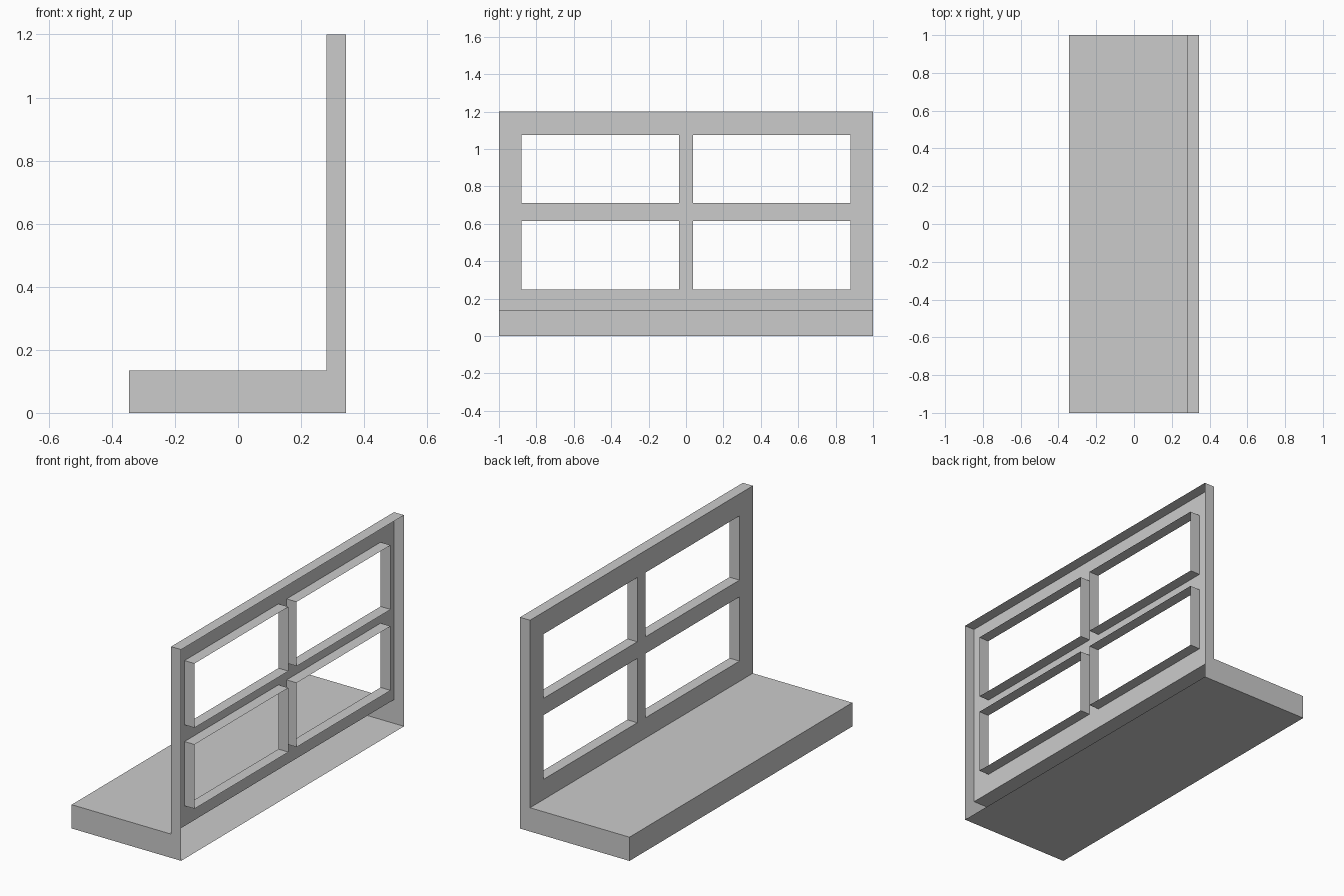
import bpy, bmesh
from mathutils import Vector

if "Cube" in bpy.data.objects:
    bpy.data.objects.remove(bpy.data.objects["Cube"])

X0, X1, X2 = -0.345, 0.28, 0.343     # front lip, window sheet, open back
BASE, TOP, Y = 0.135, 1.2, 1.0
YS = [-Y, -0.88, -0.037, 0.037, 0.88, Y]
ZS = [BASE, 0.25, 0.615, 0.71, 1.075, TOP]


def face(bm, pts, normal):
    """Add a flat face turned towards the given direction."""
    f = bm.faces.new([bm.verts.new(p) for p in pts])
    f.normal_update()
    if f.normal.dot(Vector(normal)) < 0:
        f.normal_flip()


def level(bm, xa, xb, ya, yb, z, up):
    face(bm, [(xa, ya, z), (xb, ya, z), (xb, yb, z), (xa, yb, z)], (0, 0, up))


def side(bm, xa, xb, za, zb, y, out):
    face(bm, [(xa, y, za), (xb, y, za), (xb, y, zb), (xa, y, zb)], (0, out, 0))


def sheet(bm, x, ya, yb, za, zb):
    face(bm, [(x, ya, za), (x, yb, za), (x, yb, zb), (x, ya, zb)], (-1, 0, 0))


def finish(bm, name):
    bmesh.ops.remove_doubles(bm, verts=bm.verts, dist=1e-5)
    mesh = bpy.data.meshes.new(name)
    bm.to_mesh(mesh)
    bm.free()
    bpy.context.collection.objects.link(bpy.data.objects.new(name, mesh))


# Hollow ledge, open along +x
bm = bmesh.new()
level(bm, X0, X2, -Y, Y, 0, -1)
level(bm, X0, X1, -Y, Y, BASE, 1)
sheet(bm, X0, -Y, Y, 0, BASE)
for s in (-1, 1):
    side(bm, X0, X2, 0, BASE, s * Y, s)
finish(bm, "ledge")

# Thin wall shell, open along +x, with four openings
bm = bmesh.new()
level(bm, X1, X2, -Y, Y, TOP, 1)
for s in (-1, 1):
    side(bm, X1, X2, BASE, TOP, s * Y, s)
for i in range(5):
    for j in range(5):
        ya, yb, za, zb = YS[i], YS[i + 1], ZS[j], ZS[j + 1]
        if i % 2 and j % 2:
            # Window reveal facing into the opening
            level(bm, X1, X2, ya, yb, za, 1)
            level(bm, X1, X2, ya, yb, zb, -1)
            side(bm, X1, X2, za, zb, ya, 1)
            side(bm, X1, X2, za, zb, yb, -1)
        else:
            sheet(bm, X1, ya, yb, za, zb)
finish(bm, "window_wall")
